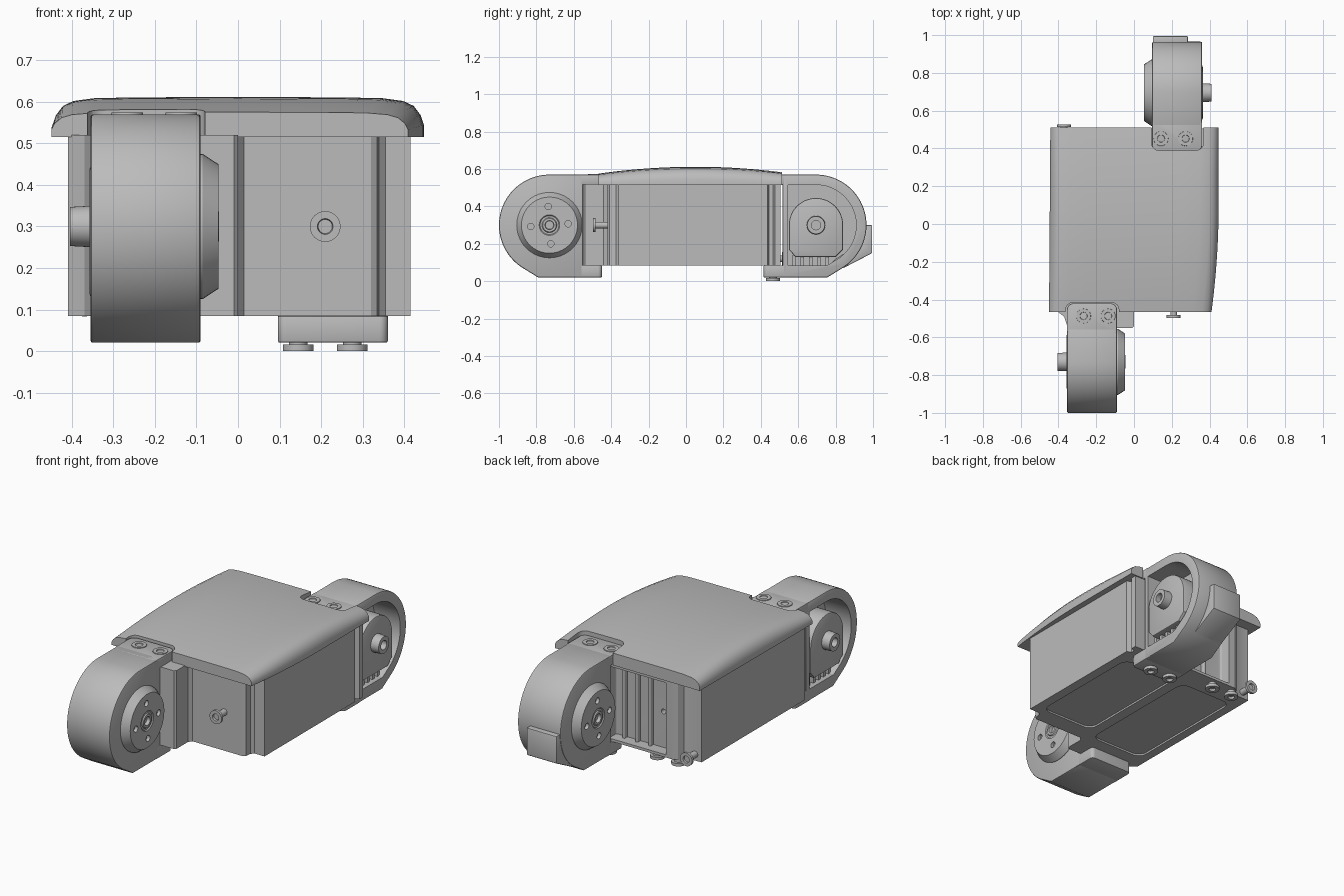
import bpy, bmesh, math
from mathutils import Matrix, Vector

if "Cube" in bpy.data.objects:
    bpy.data.objects.remove(bpy.data.objects["Cube"], do_unlink=True)

grey = bpy.data.materials.new("plain grey")
grey.use_nodes = True
grey.diffuse_color = (0.5, 0.5, 0.5, 1)
grey.node_tree.nodes["Principled BSDF"].inputs["Base Color"].default_value = (0.5, 0.5, 0.5, 1)


def finish(name, bm, bevel=0):
    bmesh.ops.recalc_face_normals(bm, faces=bm.faces)
    mesh = bpy.data.meshes.new(name)
    bm.to_mesh(mesh)
    bm.free()
    mesh.materials.append(grey)
    ob = bpy.data.objects.new(name, mesh)
    bpy.context.collection.objects.link(ob)
    if bevel:
        mod = ob.modifiers.new("bevel", 'BEVEL')
        mod.width, mod.segments = bevel, 2
        mod.limit_method, mod.angle_limit = 'ANGLE', math.radians(50)
    return ob


def place(axis, a, b, t):
    """Profile coordinates a, b and depth t to a point, by extrusion axis."""
    return {'x': (t, a, b), 'y': (a, t, b), 'z': (a, b, t)}[axis]


def prism(name, pts, axis, lo, hi, bevel=0):
    bm = bmesh.new()
    ends = [[bm.verts.new(place(axis, a, b, t)) for a, b in pts] for t in (lo, hi)]
    bm.faces.new(ends[0])
    bm.faces.new(ends[1])
    for i in range(len(pts)):
        j = (i + 1) % len(pts)
        bm.faces.new((ends[0][i], ends[0][j], ends[1][j], ends[1][i]))
    return finish(name, bm, bevel)


def arc(c, r, start, end, n=24):
    angles = [math.radians(start + (end - start) * i / n) for i in range(n + 1)]
    return [(c[0] + r * math.cos(t), c[1] + r * math.sin(t)) for t in angles]


def rounded(a0, a1, b0, b1, r):
    pts = []
    for k, (a, b) in enumerate(((a1 - r, b1 - r), (a0 + r, b1 - r), (a0 + r, b0 + r), (a1 - r, b0 + r))):
        pts += arc((a, b), r, 90 * k, 90 * k + 90, 6)
    return pts


def lathe(name, axis, c, steps, n=40):
    """Turned part: steps are (position along axis, radius)."""
    bm = bmesh.new()
    rings = []
    for t, r in steps:
        rings.append([bm.verts.new(place(axis, a, b, t)) for a, b in arc(c, r, 0, 360 - 360 / n, n - 1)])
    for p, q in zip(rings, rings[1:]):
        for i in range(n):
            j = (i + 1) % n
            bm.faces.new((p[i], p[j], q[j], q[i]))
    bm.faces.new(rings[0])
    bm.faces.new(rings[-1])
    return finish(name, bm)


def apply(ob):
    dg = bpy.context.evaluated_depsgraph_get()
    mesh = bpy.data.meshes.new_from_object(ob.evaluated_get(dg))
    ob.modifiers.clear()
    ob.data = mesh


def cut(ob, cutters):
    for c in cutters:
        mod = ob.modifiers.new("cut", 'BOOLEAN')
        mod.operation, mod.solver, mod.object = 'DIFFERENCE', 'EXACT', c
        apply(ob)
        bpy.data.objects.remove(c, do_unlink=True)
    return ob


def box(a0, a1, b0, b1, z0, z1, r=0.01):
    return prism("cutter", rounded(a0, a1, b0, b1, r), 'z', z0, z1)


# Main housing with stepped corners
plan = [(-0.41, -0.46), (-0.37, -0.49), (-0.35, -0.55), (-0.01, -0.55), (0, -0.54),
        (0, -0.44), (0.015, -0.42), (0.32, -0.42), (0.335, -0.41), (0.34, -0.375),
        (0.355, -0.36), (0.415, -0.36), (0.415, 0.435), (0.39, 0.445), (0.39, 0.465),
        (0.415, 0.475), (0.415, 0.505), (-0.27, 0.505), (-0.295, 0.49), (-0.31, 0.46),
        (-0.335, 0.45), (-0.41, 0.45)]
housing = prism("housing", plan, 'z', 0.085, 0.52)
cut(housing, [
    box(-0.23, 0.12, 0.44, 0.7, 0.1, 0.5),
    box(0.03, 0.36, -0.32, 0.36, 0.05, 0.095, 0.05),
    box(-0.36, -0.03, -0.38, 0.36, 0.05, 0.095, 0.05),
    lathe("cutter", 'y', (-0.17, 0.3), [(0.4, 0.014), (0.5, 0.014)], 16)])
for k, x in enumerate((-0.1, -0.02, 0.06)):
    prism(f"back_rib_{k}", rounded(x - 0.008, x + 0.008, 0.43, 0.465, 0.005), 'z', 0.1, 0.5)

# Domed lid, lofted front to back
bm = bmesh.new()
rows = []
base = 0.515
for i in range(25):
    y = -0.467 + 0.979 * i / 24
    h = 0.612 - 0.137 * (y - 0.05) ** 2 - base
    right = 0.448 - 0.038 * max(0, (0.1 - y) / 0.567) ** 2
    left = 0.443 + 0.007 * (0.5 - y)
    edge = [(0, 0), (0, 0.3), (0.008, 0.55), (0.025, 0.78), (0.05, 0.9), (0.1, 0.97), (0.2, 0.99)]
    row = [(-left + d, f) for d, f in edge] + [(0, 1)] + [(right - d, f) for d, f in reversed(edge)]
    rows.append([bm.verts.new((x, y, base + f * h)) for x, f in row])
for p, q in zip(rows, rows[1:]):
    for j in range(len(p)):
        k = (j + 1) % len(p)
        bm.faces.new((p[j], p[k], q[k], q[j]))
bm.faces.new(rows[0])
bm.faces.new(rows[-1])
lid = finish("lid", bm)
cut(lid, [box(-0.362, -0.08, -0.8, -0.415, 0.4, 0.8, 0.04),
          box(0.092, 0.368, 0.39, 0.8, 0.4, 0.8, 0.04)])


def arm(prefix):
    """One wheel arm in the front position."""
    hub = (-0.73, 0.3)
    x0, x1 = -0.355, -0.09
    parts = []

    # Curved shell, hollow on its outer side
    shell = prism(prefix + "arm_shell", [(-0.55, 0.57)] + arc(hub, 0.27, 90, 240, 36)
                  + [(-0.79, 0.02), (-0.55, 0.02)], 'x', x0, x1, 0.008)
    apply(shell)
    hollow = [(-0.58, 0.515)] + arc(hub, 0.215, 90, 235, 30) + [(-0.79, 0.085), (-0.58, 0.085)]
    cut(shell, [prism("cutter", hollow, 'x', -0.5, -0.2)])
    parts.append(shell)

    # Mounting plates above and below the housing
    parts.append(prism(prefix + "top_plate", rounded(x0, x1, -0.6, -0.42, 0.035), 'z', 0.515, 0.57, 0.005))
    parts.append(prism(prefix + "bottom_plate", rounded(x0, x1, -0.6, -0.45, 0.02), 'z', 0.02, 0.085, 0.005))
    for k, x in enumerate((-0.267, -0.137)):
        parts.append(lathe(f"{prefix}top_screw_{k}", 'z', (x, -0.487),
                           [(0.56, 0.04), (0.574, 0.038), (0.574, 0.02), (0.568, 0.018)]))

    # Motor block with shaft boss and fins
    motor = arc(hub, 0.145, 0, 180) + [(-0.875, 0.17), (-0.835, 0.13), (-0.62, 0.13), (-0.585, 0.17)]
    parts.append(prism(prefix + "motor", motor, 'x', -0.358, -0.19, 0.008))
    parts.append(lathe(prefix + "motor_shaft", 'x', hub, [(-0.35, 0.05), (-0.405, 0.047),
                                                          (-0.405, 0.025), (-0.375, 0.025)]))
    for k in range(5):
        y = -0.8 + 0.045 * k
        parts.append(prism(f"{prefix}motor_fin_{k}", rounded(y, y + 0.018, 0.08, 0.14, 0.004), 'x', -0.33, -0.19))

    # Tapered wheel disc with bolt holes
    disc = lathe(prefix + "wheel_disc", 'x', hub, [(-0.11, 0.175), (-0.085, 0.175), (-0.047, 0.15),
                                                   (-0.047, 0.055), (-0.052, 0.05), (-0.052, 0.04),
                                                   (-0.046, 0.036), (-0.046, 0.024), (-0.065, 0.022)])
    holes = []
    for k in range(4):
        t = math.radians(90 * k + 4)
        c = (hub[0] + 0.1 * math.cos(t), hub[1] + 0.1 * math.sin(t))
        holes.append(lathe("cutter", 'x', c, [(-0.065, 0.017), (0, 0.017)], 20))
    parts.append(cut(disc, holes))
    return parts


# Front arm, then the back arm turned half a circle
arm("front_")
turn = Matrix.Translation(Vector((0.006, -0.035, 0))) @ Matrix.Rotation(math.pi, 4, 'Z')
for part in arm("back_"):
    part.data.transform(turn)

# Bumper tab on the back arm
bumper = [(0.95, 0.3), (0.995, 0.3), (0.995, 0.15), (0.85, 0.075), (0.7, 0.022), (0.8, 0.12), (0.93, 0.2)]
prism("back_bumper", bumper, 'x', 0.1, 0.285, 0.005)

# Screws beneath the back edge
for k, (x, z) in enumerate(((0.145, 0), (0.275, 0), (-0.15, 0.05), (-0.28, 0.05))):
    lathe(f"under_screw_{k}", 'z', (x, 0.465), [(z + 0.012, 0.016), (z, 0.018), (z, 0.037),
                                                (z + 0.016, 0.037), (z + 0.016, 0.022), (z + 0.045, 0.022)])

# Loose side screws, front and back
for name, x, z, y, d in (("front_screw", 0.21, 0.3, -0.497, 1), ("back_screw", -0.37, 0.12, 0.528, -1)):
    lathe(name, 'y', (x, z), [(y + d * 0.01, 0.017), (y, 0.019), (y, 0.037), (y + d * 0.014, 0.037),
                              (y + d * 0.014, 0.018), (y + d * 0.09, 0.018)], 24)

# Smooth curved faces, keep hard edges
for ob in bpy.context.collection.objects:
    if ob.type == 'MESH' and grey.name in ob.data.materials:
        if ob.modifiers:
            apply(ob)
        ob.data.shade_smooth()
        ob.data.set_sharp_from_angle(angle=math.radians(30))
